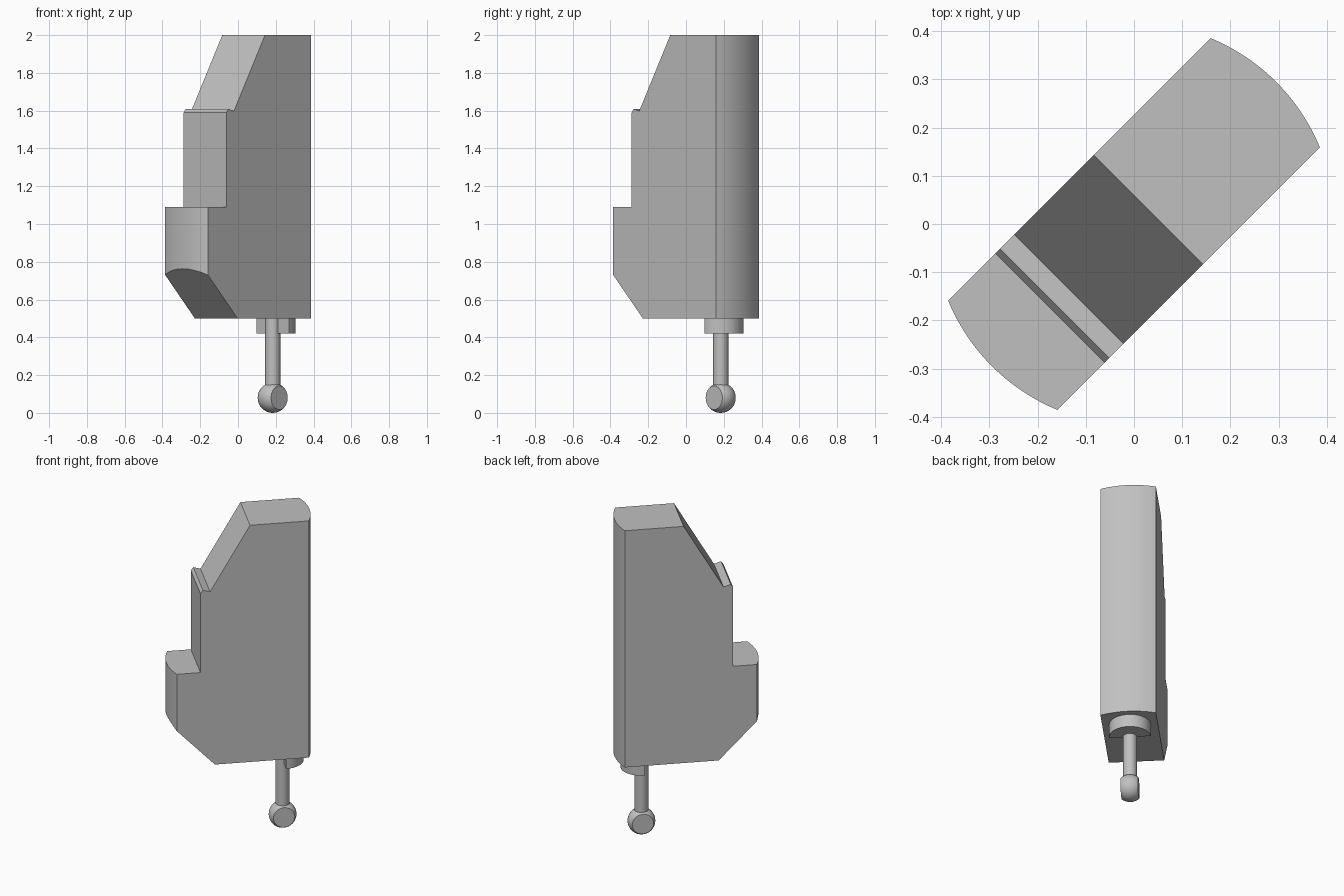
import bpy, bmesh
from math import pi, sin, cos, sqrt, radians

old = bpy.data.objects.get("Cube")
if old:
    bpy.data.objects.remove(old, do_unlink=True)

# Single plain grey
grey = bpy.data.materials.new("plain_grey")
grey.use_nodes = True
colour = (0.53, 0.53, 0.53, 1)
grey.diffuse_color = colour
grey.node_tree.nodes["Principled BSDF"].inputs["Base Color"].default_value = colour


def loft(name, rings):
    """Join equal-length closed rings of points and cap both ends."""
    bm = bmesh.new()
    rows = [[bm.verts.new(p) for p in ring] for ring in rings]
    n = len(rows[0])
    for a, b in zip(rows, rows[1:]):
        for i in range(n):
            j = (i + 1) % n
            bm.faces.new((a[i], a[j], b[j], b[i]))
    bm.faces.new(rows[0])
    bm.faces.new(rows[-1])
    bmesh.ops.recalc_face_normals(bm, faces=bm.faces)
    mesh = bpy.data.meshes.new(name)
    bm.to_mesh(mesh)
    bm.free()
    mesh.materials.append(grey)
    obj = bpy.data.objects.new(name, mesh)
    bpy.context.collection.objects.link(obj)
    # The whole model is turned diagonally
    obj.rotation_euler.z = radians(45)
    bpy.ops.object.select_all(action='DESELECT')
    obj.select_set(True)
    bpy.context.view_layer.objects.active = obj
    bpy.ops.object.shade_smooth_by_angle(angle=radians(25))
    return obj


# Body: stepped slab whose outer ends follow one round cylinder
RADIUS, HALF_WIDTH, STEPS = 0.417, 0.16, 24
BOTTOM, TOP, SHELF = 0.5, 2.0, 1.09


def body_section(y):
    end = sqrt(RADIUS ** 2 - y ** 2)
    chamfer_z = BOTTOM + (end - 0.163) * 1.036
    outline = [(end, BOTTOM), (end, TOP), (0.042, TOP), (-0.191, 1.597),
               (-0.233, 1.61), (-0.247, 1.59), (-0.247, SHELF),
               (-end, SHELF), (-end, chamfer_z), (-0.163, BOTTOM)]
    return [(x, y, z) for x, z in outline]


loft("body", [body_section(HALF_WIDTH * (2 * i / STEPS - 1))
              for i in range(STEPS + 1)])

# Half-round collar under the body
PIN_X = 0.26
half_round = [(PIN_X + 0.12 * sin(pi * i / 24), 0.12 * cos(pi * i / 24))
              for i in range(25)]
loft("half_collar", [[(x, y, z) for x, y in half_round] for z in (0.42, BOTTOM)])

# Pin stem
circle = [(cos(2 * pi * i / 32), sin(2 * pi * i / 32)) for i in range(32)]
loft("pin_stem", [[(PIN_X + 0.04 * c, 0.04 * s, z) for c, s in circle]
                  for z in (0.1, BOTTOM)])

# Ball tip with two flattened sides
BALL, FLAT = 0.08, 0.05
ball_rings = []
for k in range(13):
    y = FLAT * (k / 6 - 1)
    r = sqrt(BALL ** 2 - y ** 2)
    ball_rings.append([(PIN_X + r * c, y, BALL + r * s) for c, s in circle])
loft("ball_tip", ball_rings)
